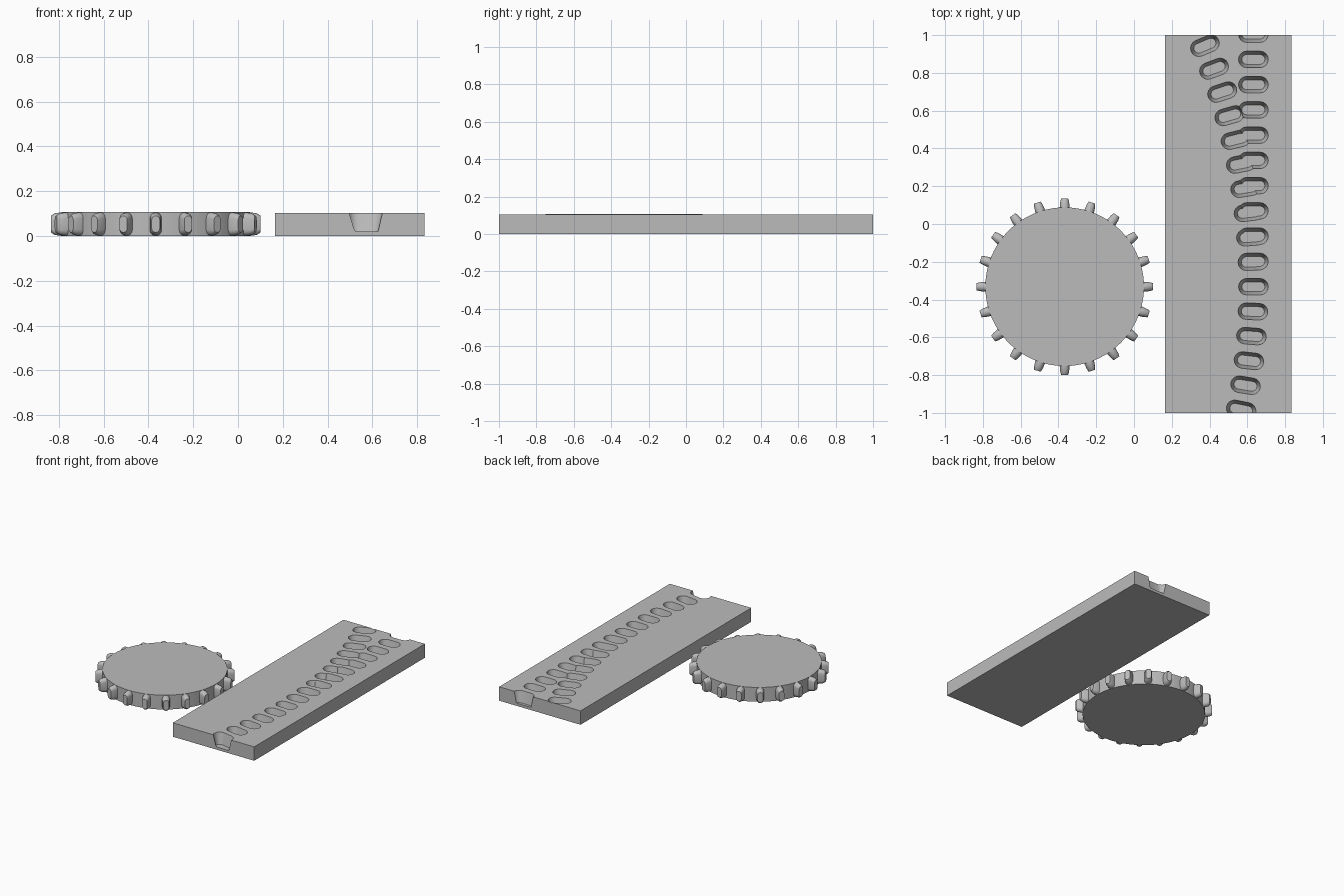
import bpy, bmesh
from math import pi, sin, cos
from mathutils import Matrix

cube = bpy.data.objects.get("Cube")
if cube:
    bpy.data.objects.remove(cube, do_unlink=True)

GREY = (0.5, 0.5, 0.5, 1)
grey = bpy.data.materials.new("plain grey")
grey.use_nodes = True
grey.diffuse_color = GREY
grey.node_tree.nodes["Principled BSDF"].inputs["Base Color"].default_value = GREY

SEG = 8


def stadium_loft(bm, matrix, rings):
    """Closed loft of rounded slots: (half straight length, end radius, height)."""
    loops = []
    for half, radius, z in rings:
        loop = []
        for side in (1, -1):
            for i in range(SEG + 1):
                a = -pi / 2 + pi * i / SEG
                p = (side * (half + radius * cos(a)), side * radius * sin(a), z)
                loop.append(bm.verts.new(matrix @ Matrix.Translation(p).translation))
        loops.append(loop)
    n = len(loops[0])
    for low, high in zip(loops, loops[1:]):
        for i in range(n):
            j = (i + 1) % n
            bm.faces.new((low[i], low[j], high[j], high[i]))
    bm.faces.new(loops[0][::-1])
    bm.faces.new(loops[-1])


def make_object(name, bm):
    bmesh.ops.recalc_face_normals(bm, faces=bm.faces)
    mesh = bpy.data.meshes.new(name)
    bm.to_mesh(mesh)
    bm.free()
    mesh.materials.append(grey)
    obj = bpy.data.objects.new(name, mesh)
    bpy.context.collection.objects.link(obj)
    return obj


def smooth(obj):
    bpy.ops.object.select_all(action="DESELECT")
    obj.select_set(True)
    bpy.context.view_layer.objects.active = obj
    bpy.ops.object.shade_smooth_by_angle(angle=pi / 6)


# Wheel disc and its ring of tapered teeth
CX, CY = -0.367, -0.332
THICK, DISC_R, TEETH = 0.106, 0.42, 20

bm = bmesh.new()
bmesh.ops.create_cone(bm, cap_ends=True, segments=80, radius1=DISC_R, radius2=DISC_R,
                      depth=THICK, matrix=Matrix.Translation((CX, CY, THICK / 2)))
smooth(make_object("wheel_disc", bm))

bm = bmesh.new()
tooth_rings = [(0.026, 0.027, 0.405), (0.026, 0.026, 0.425),
               (0.025, 0.023, 0.452), (0.019, 0.018, 0.468)]
outward = Matrix.Rotation(pi / 2, 4, "Y")
for i in range(TEETH):
    place = (Matrix.Translation((CX, CY, THICK / 2))
             @ Matrix.Rotation(2 * pi * i / TEETH, 4, "Z") @ outward)
    stadium_loft(bm, place, tooth_rings)
smooth(make_object("wheel_teeth", bm))

# Track plate
X0, X1, TOP = 0.165, 0.833, 0.103
bm = bmesh.new()
bmesh.ops.create_cube(bm, size=1, matrix=Matrix.Translation(((X0 + X1) / 2, 0, TOP / 2))
                      @ Matrix.Diagonal((X1 - X0, 2, TOP, 1)))
plate = make_object("track_plate", bm)

# Pocket cutters: a straight row and a curved row leaving the same start
PX, BEND = 0.632, 3.3
pocket_rings = [(0.035, 0.026, 0.02), (0.035, 0.0483, 0.123)]

straight = bmesh.new()
for k in range(1, 11):
    stadium_loft(straight, Matrix.Translation((PX, CY + 0.1337 * k, 0)), pocket_rings)

curved = bmesh.new()
for k in range(-5, 11):
    a = 0.131 * k / BEND
    place = (Matrix.Translation((PX - BEND * (1 - cos(a)), CY + BEND * sin(a), 0))
             @ Matrix.Rotation(a, 4, "Z"))
    stadium_loft(curved, place, pocket_rings)

cutters = [make_object("straight_pocket_cutter", straight),
           make_object("curved_pocket_cutter", curved)]
for cutter in cutters:
    cutter.hide_render = True
    mod = plate.modifiers.new("pockets", "BOOLEAN")
    mod.operation = "DIFFERENCE"
    mod.solver = "MANIFOLD"
    mod.object = cutter

# Bake the cuts and drop the cutters
bpy.context.view_layer.update()
cut = bpy.data.meshes.new_from_object(
    plate.evaluated_get(bpy.context.evaluated_depsgraph_get()))
plate.modifiers.clear()
plate.data = cut
for cutter in cutters:
    bpy.data.objects.remove(cutter, do_unlink=True)
smooth(plate)
